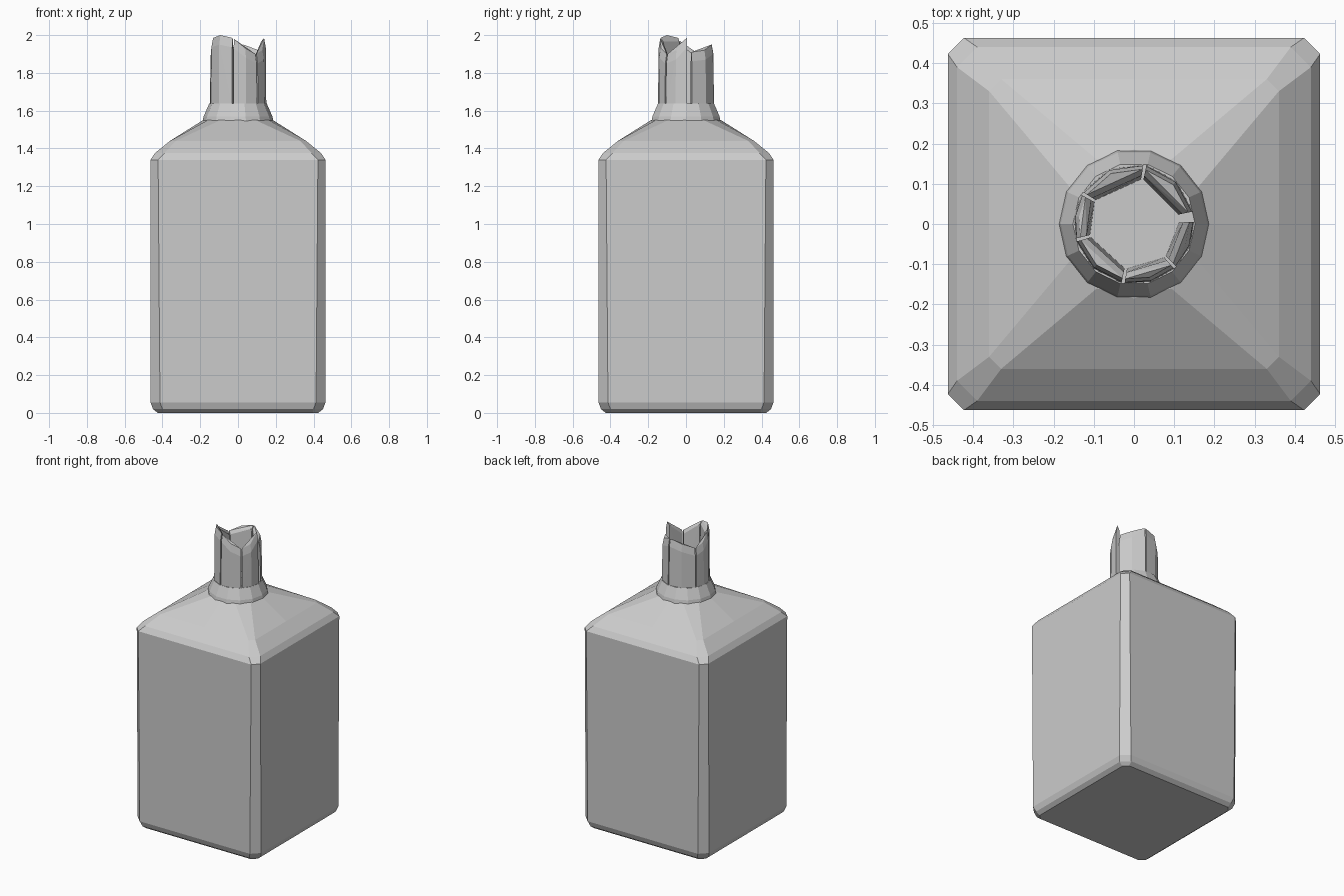
import bpy, bmesh
from math import cos, sin, radians

if "Cube" in bpy.data.objects:
    bpy.data.objects.remove(bpy.data.objects["Cube"])

grey = bpy.data.materials.new("plain grey")
grey.use_nodes = True
grey.diffuse_color = (0.6, 0.6, 0.6, 1)
grey.node_tree.nodes["Principled BSDF"].inputs["Base Color"].default_value = (0.6, 0.6, 0.6, 1)


def finish(bm, name):
    bmesh.ops.recalc_face_normals(bm, faces=bm.faces)
    mesh = bpy.data.meshes.new(name)
    bm.to_mesh(mesh)
    bm.free()
    mesh.materials.append(grey)
    obj = bpy.data.objects.new(name, mesh)
    bpy.context.collection.objects.link(obj)
    return obj


def polar(r, degrees, z):
    return (r * cos(radians(degrees)), r * sin(radians(degrees)), z)


def square_ring(h, c, z):
    """Chamfered square: side middle and two corner points per quarter."""
    points = []
    x_y = [(h, 0), (h, h - c), (h - c, h)]
    for _ in range(4):
        points += [(x, y, z) for x, y in x_y]
        x_y = [(-y, x) for x, y in x_y]
    return points


def round_ring(r, z, sides):
    return [polar(r, 360 * i / sides, z) for i in range(sides)]


def loft(name, rings):
    """Closed solid skinned through rings of equal point count."""
    bm = bmesh.new()
    loops = [[bm.verts.new(p) for p in ring] for ring in rings]
    n = len(loops[0])
    for low, high in zip(loops, loops[1:]):
        for i in range(n):
            j = (i + 1) % n
            bm.faces.new((low[i], low[j], high[j], high[i]))
    bm.faces.new(loops[0][::-1])
    bm.faces.new(loops[-1])
    return finish(bm, name)


# Square body with rolled edges and a sloping shoulder
loft("bottle_body", [
    square_ring(0.425, 0.03, 0.0),
    square_ring(0.45, 0.05, 0.02),
    square_ring(0.463, 0.05, 0.055),
    square_ring(0.463, 0.04, 1.34),
    square_ring(0.44, 0.05, 1.375),
    square_ring(0.36, 0.03, 1.44),
    round_ring(0.185, 1.55, 12),
])

# Tapered collar under the neck
loft("neck_collar", [
    round_ring(0.187, 1.545, 14),
    round_ring(0.182, 1.57, 14),
    round_ring(0.152, 1.638, 14),
])

# Broken neck: convex shards given by start angle, end angle and three top heights
shards = [
    (-45, 2, 1.90, 1.92, 1.985),
    (12, 78, 1.91, 1.92, 1.95),
    (81, 148, 1.95, 1.93, 1.90),
    (151, 194, 1.90, 1.92, 1.97),
    (197, 258, 1.985, 2.0, 1.985),
    (261, 312, 1.98, 1.93, 1.90),
]
for number, (start, end, *tops) in enumerate(shards, 1):
    bm = bmesh.new()
    angles = (start, (start + end) / 2, end)
    for angle, top in zip(angles, tops):
        bm.verts.new(polar(0.150, angle, 1.62))
        bm.verts.new(polar(0.147, angle, top - 0.05))
        bm.verts.new(polar(0.138, angle, top))
    for angle, top in ((start, tops[0]), (end, tops[2])):
        bm.verts.new(polar(0.112, angle, 1.62))
        bm.verts.new(polar(0.122, angle, top - 0.02))
    hull = bmesh.ops.convex_hull(bm, input=bm.verts)
    spare = {v for v in hull["geom_interior"] if isinstance(v, bmesh.types.BMVert)}
    bmesh.ops.delete(bm, geom=list(spare), context="VERTS")
    finish(bm, f"neck_shard_{number}")
